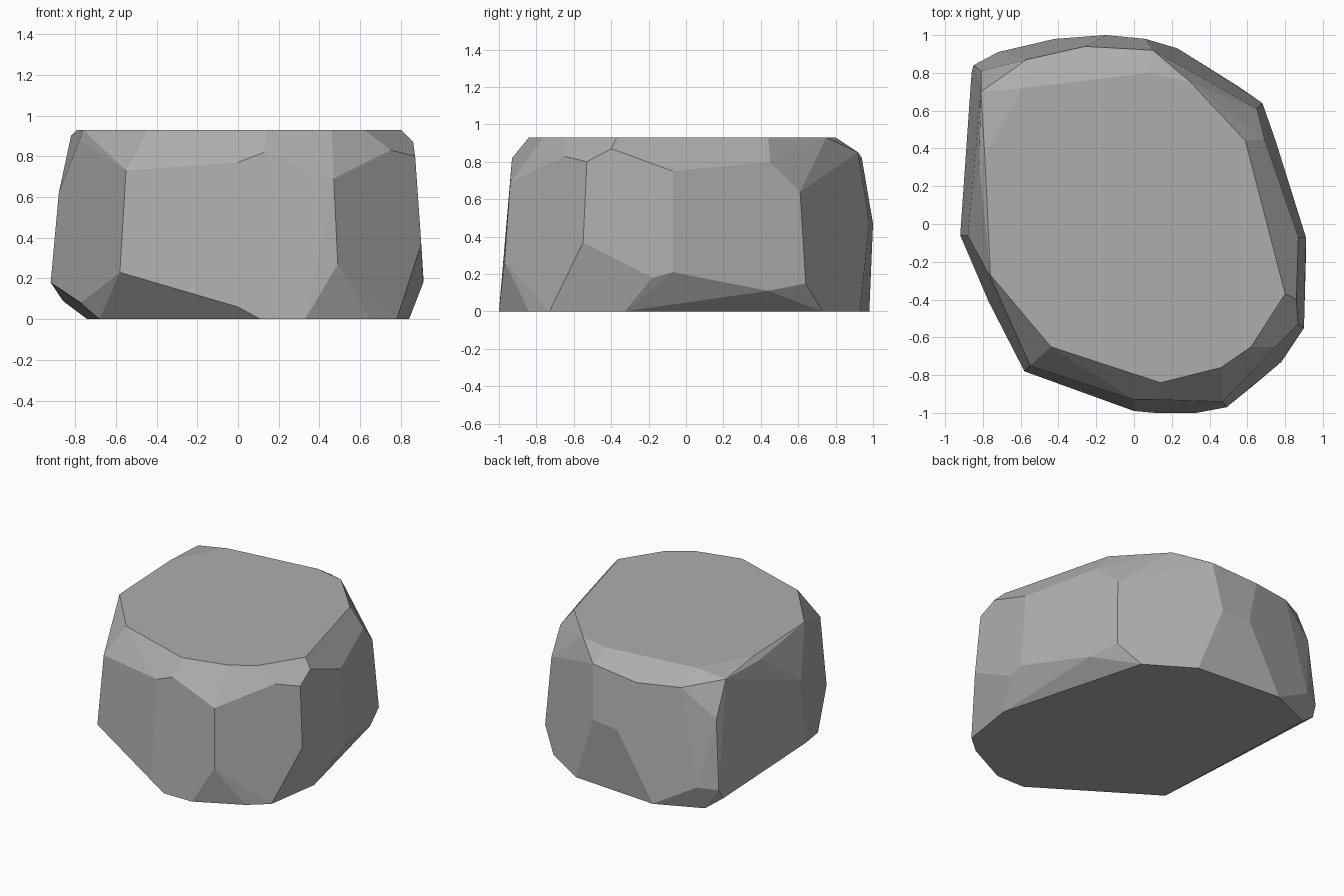
import bpy
import bmesh
import math

# Start from a scene without the default cube
default_cube = bpy.data.objects.get("Cube")
if default_cube:
    bpy.data.objects.remove(default_cube, do_unlink=True)

HEIGHT = 0.93


def make_material(name, colour):
    """One flat colour, shown the same in the viewport and in a render."""
    material = bpy.data.materials.new(name)
    material.use_nodes = True
    material.diffuse_color = colour
    shader = material.node_tree.nodes["Principled BSDF"]
    shader.inputs["Base Color"].default_value = colour
    shader.inputs["Roughness"].default_value = 0.9
    return material


def level_ring(outline, height):
    """Lift a flat outline to one height."""
    return [(x, y, height) for x, y in outline]


def chiselled_stone(name, corners, material, flatness):
    """Wrap corners in a convex skin and merge the nearly flat facets."""
    bm = bmesh.new()
    for corner in corners:
        bm.verts.new(corner)
    hull = bmesh.ops.convex_hull(bm, input=bm.verts[:])
    spare = set(hull["geom_interior"] + hull["geom_unused"])
    loose = [item for item in spare if isinstance(item, bmesh.types.BMVert)]
    bmesh.ops.delete(bm, geom=loose, context="VERTS")
    bmesh.ops.dissolve_limit(bm, angle_limit=flatness,
                             verts=bm.verts[:], edges=bm.edges[:])
    bmesh.ops.recalc_face_normals(bm, faces=bm.faces[:])
    for face in bm.faces:
        face.smooth = False
    mesh = bpy.data.meshes.new(name)
    bm.to_mesh(mesh)
    bm.free()
    mesh.materials.append(material)
    stone = bpy.data.objects.new(name, mesh)
    bpy.context.collection.objects.link(stone)
    return stone


# Flat top and flat base outlines
top_outline = [
    (-.59, .72), (.08, .8), (.3, .75), (.59, .44), (.8, -.37), (.62, -.65),
    (.46, -.76), (.14, -.84), (-.44, -.65), (-.68, -.32), (-.76, -.27), (-.79, .36),
]
base_outline = [
    (.11, -1), (.33, -1), (.65, -.84), (.78, -.73), (.84, -.33),
    (.55, .73), (.23, .93), (-.42, .98), (-.74, .84), (-.68, -.49),
]

# Bevelled corners just under the top
shoulder = [
    (0, -.93, .77), (.13, -.93, .82), (.47, -.94, .69), (.75, -.65, .83),
    (.87, -.53, .8), (.86, -.4, .87), (.87, -.07, .75), (.69, .45, .8),
    (.65, .61, .64), (.1, .92, .85), (-.26, .94, .82), (-.57, .87, .84),
    (-.81, .7, .9), (-.81, .81, .65), (-.82, .32, .9), (-.77, -.27, .87),
    (-.55, -.75, .73),
]

# Widest corners and the chipped lower edge
belly = [
    (0, -.99, .06), (.49, -.97, .27), (.9, -.55, .37), (.91, -.18, .18),
    (.91, -.07, .21), (.75, .44, .11), (.68, .64, .15), (.06, .98, .48),
    (-.15, 1, .47), (-.72, .91, .17), (-.85, .84, .16), (-.86, .8, .09),
    (-.92, -.06, .18), (-.88, -.06, .62), (-.77, -.41, .08), (-.58, -.78, .23),
]

# Assemble the rock
stone_grey = make_material("stone grey", (0.42, 0.42, 0.42, 1))
corners = (level_ring(top_outline, HEIGHT) + shoulder + belly
           + level_ring(base_outline, 0))
chiselled_stone("rock", corners, stone_grey, math.radians(4))
